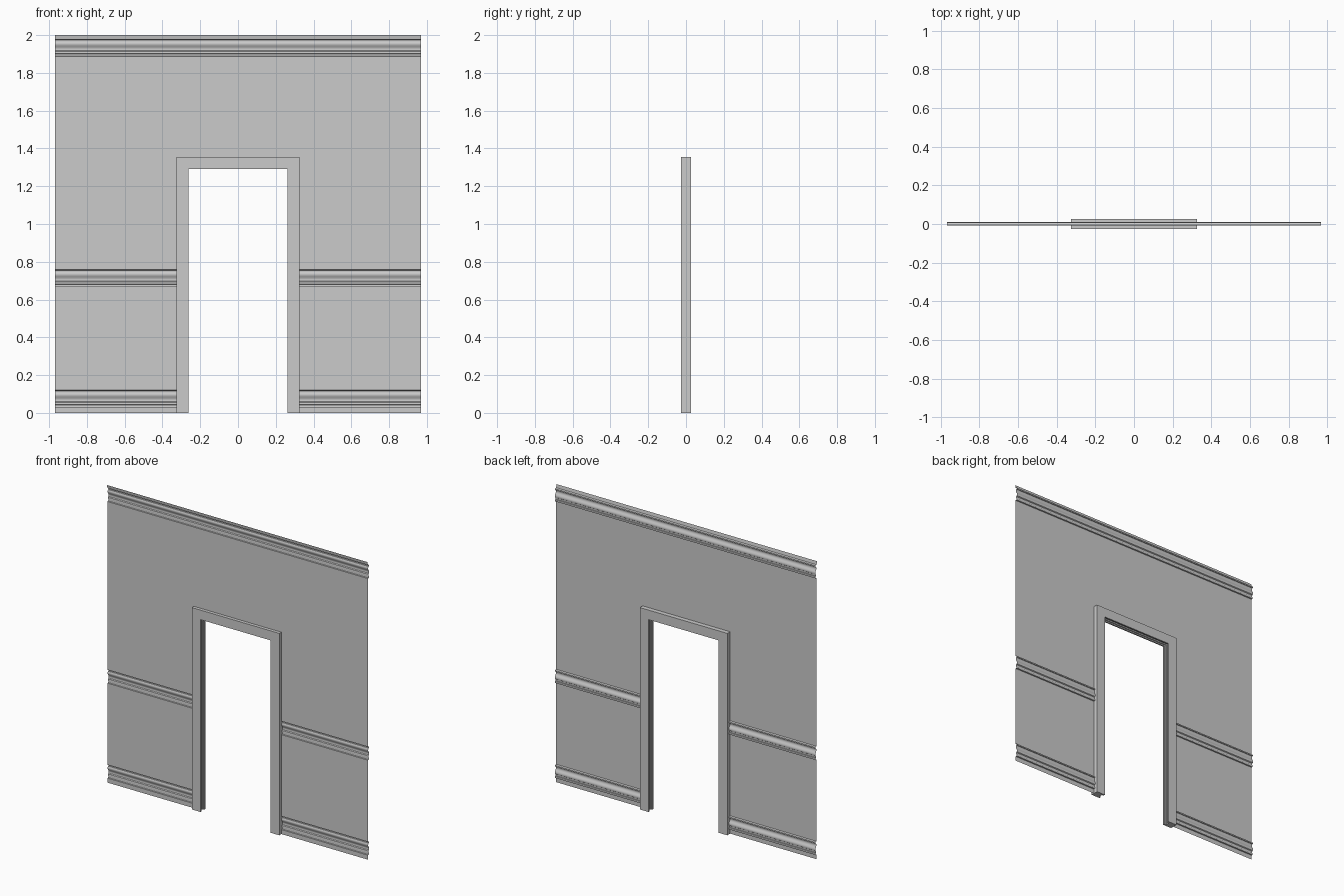
import bpy, bmesh, math

if "Cube" in bpy.data.objects:
    bpy.data.objects.remove(bpy.data.objects["Cube"])

HALF_W, TOP = 0.968, 2.0
IN_X, OUT_X = 0.261, 0.325      # door opening and casing outer edge
IN_Z = 1.292
FLAT = -0.004                   # y of the flat wall sheet

# moulding cross-section: (height, y), two beads with a cove between
MOULD = [(0, FLAT), (.001, .005), (.009, .007), (.013, .006), (.014, .001),
         (.026, .002), (.030, .008), (.038, .010), (.046, .008), (.054, .003),
         (.062, -.001), (.070, -.001), (.078, .003), (.079, .008),
         (.087, .008), (.090, FLAT)]


def finish(name, bm, recalc=True):
    if recalc:
        bmesh.ops.recalc_face_normals(bm, faces=bm.faces)
    me = bpy.data.meshes.new(name)
    bm.to_mesh(me)
    bm.free()
    ob = bpy.data.objects.new(name, me)
    bpy.context.collection.objects.link(ob)
    bpy.ops.object.select_all(action='DESELECT')
    ob.select_set(True)
    bpy.context.view_layer.objects.active = ob
    bpy.ops.object.shade_smooth_by_angle(angle=math.radians(35))


def sheet(bm, x0, x1, profile):
    """Extrude a (z, y) profile along x as a sheet."""
    a = [bm.verts.new((x0, y, z)) for z, y in profile]
    b = [bm.verts.new((x1, y, z)) for z, y in profile]
    for i in range(len(profile) - 1):
        bm.faces.new((a[i], b[i], b[i + 1], a[i + 1]))


def mould(z):
    return [(z + h, y) for h, y in MOULD]


# wall sheet: baseboard, chair rail and crown pressed into one profile
crown = mould(1.888) + [(TOP, FLAT - .004)]
lower = [(0, FLAT)] + mould(.03) + mould(.668)
split = (IN_Z + .04, FLAT)
bm = bmesh.new()
for x0, x1 in ((-HALF_W, -OUT_X + .03), (OUT_X - .03, HALF_W)):
    sheet(bm, x0, x1, lower + [split] + crown)
sheet(bm, -OUT_X + .03, OUT_X - .03, [split] + crown)
bmesh.ops.remove_doubles(bm, verts=bm.verts, dist=1e-5)
finish("moulded_wall", bm)

# door frame: grooved section (outward offset, y) swept around the opening
W = OUT_X - IN_X
half = [(W, .026), (0, .026), (0, .016), (.008, .016), (.008, .009), (.016, .009)]
section = half + [(d, -y) for d, y in reversed(half)]
bm = bmesh.new()
rings = []
for s, up in ((-1, 0), (-1, 1), (1, 1), (1, 0)):
    rings.append([bm.verts.new((s * (IN_X + d), y, (IN_Z + d) * up))
                  for d, y in section])
n = len(section)
for r0, r1 in zip(rings, rings[1:]):
    for i in range(n):
        j = (i + 1) % n
        bm.faces.new((r0[i], r0[j], r1[j], r1[i]))
bm.faces.new(rings[0])
bm.faces.new(rings[-1])
finish("door_frame", bm)
